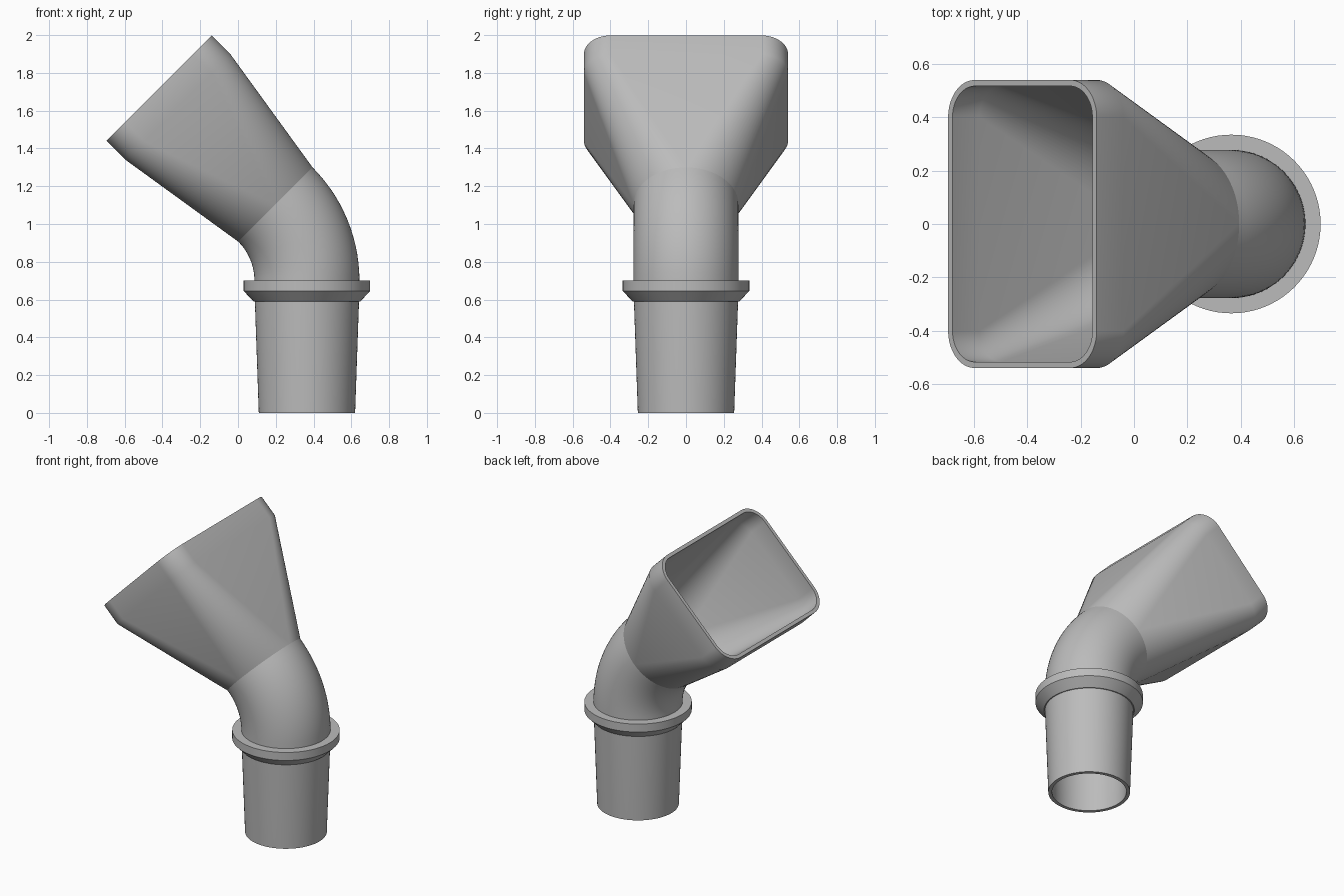
import bpy, bmesh, math
from mathutils import Matrix, Vector

cube = bpy.data.objects.get("Cube")
if cube:
    bpy.data.objects.remove(cube, do_unlink=True)

grey = bpy.data.materials.new("plain grey")
grey.use_nodes = True
grey.diffuse_color = (0.5, 0.5, 0.5, 1)
grey.node_tree.nodes["Principled BSDF"].inputs["Base Color"].default_value = (0.5, 0.5, 0.5, 1)

STEPS = 20           # segments per quarter turn
WALL = 0.023
PIPE_X = 0.365
COLLAR_Z = 0.70
BEND_R = 0.57
BEND = math.radians(45)
PIPE_R = 0.278


def ring(frame, radius, half_u=0.0, half_y=0.0):
    """Rounded rectangle with given corner-centre offsets; a circle when they are zero."""
    points = []
    for quarter in range(4):
        mid = (quarter + 0.5) * math.pi / 2
        cx = math.copysign(half_u, math.cos(mid))
        cy = math.copysign(half_y, math.sin(mid))
        for i in range(STEPS + 1):
            a = (quarter + i / STEPS) * math.pi / 2
            points.append(frame @ Vector((cx + radius * math.cos(a), cy + radius * math.sin(a), 0)))
    return points


def shell(name, rings, closed=False):
    """Skin a sequence of rings; closed joins the last ring back to the first."""
    bm = bmesh.new()
    loops = [[bm.verts.new(p) for p in r] for r in rings]
    pairs = list(zip(loops, loops[1:]))
    if closed:
        pairs.append((loops[-1], loops[0]))
    for low, high in pairs:
        n = len(low)
        for i in range(n):
            j = (i + 1) % n
            bm.faces.new((low[i], low[j], high[j], high[i]))
    bmesh.ops.remove_doubles(bm, verts=bm.verts, dist=1e-5)
    bmesh.ops.recalc_face_normals(bm, faces=bm.faces)
    mesh = bpy.data.meshes.new(name)
    bm.to_mesh(mesh)
    bm.free()
    mesh.materials.append(grey)
    obj = bpy.data.objects.new(name, mesh)
    bpy.context.collection.objects.link(obj)
    bpy.ops.object.select_all(action='DESELECT')
    obj.select_set(True)
    bpy.context.view_layer.objects.active = obj
    bpy.ops.object.shade_smooth_by_angle(angle=math.radians(30))
    return obj


def upright(z):
    return Matrix.Translation((PIPE_X, 0, z))


def bent(angle, along=0.0):
    """Frame on the elbow's centre line, moved on along its direction."""
    turn = Matrix.Rotation(-angle, 4, 'Y')
    centre = Vector((PIPE_X - BEND_R, 0, COLLAR_Z))
    return Matrix.Translation(centre) @ turn @ Matrix.Translation((BEND_R, 0, along))


def revolve(name, profile):
    return shell(name, [ring(upright(z), r) for r, z in profile], closed=True)


# Tapered spigot and bevelled collar
revolve("spigot", [(0.255, 0), (0.276, 0.6), (PIPE_R, COLLAR_Z),
                   (PIPE_R - WALL, COLLAR_Z), (0.255 - WALL, 0)])
revolve("collar", [(0.27, 0.59), (0.282, 0.59), (0.335, 0.645),
                   (0.335, COLLAR_Z), (0.27, COLLAR_Z)])

# Elbow
BENDS = 14
angles = [BEND * i / BENDS for i in range(BENDS + 1)]
shell("elbow", [ring(bent(a), PIPE_R) for a in angles]
      + [ring(bent(a), PIPE_R - WALL) for a in reversed(angles)], closed=True)

# Flared rectangular mouth
CORNER = 0.14
HALF_U, HALF_Y = 0.394 - CORNER, 0.54 - CORNER
LOFT, END = 0.73, 0.872
shell("mouth", [
    ring(bent(BEND), PIPE_R),
    ring(bent(BEND, LOFT), CORNER, HALF_U, HALF_Y),
    ring(bent(BEND, END), CORNER, HALF_U, HALF_Y),
    ring(bent(BEND, END), CORNER - WALL, HALF_U, HALF_Y),
    ring(bent(BEND, LOFT), CORNER - WALL, HALF_U, HALF_Y),
    ring(bent(BEND), PIPE_R - WALL),
], closed=True)
